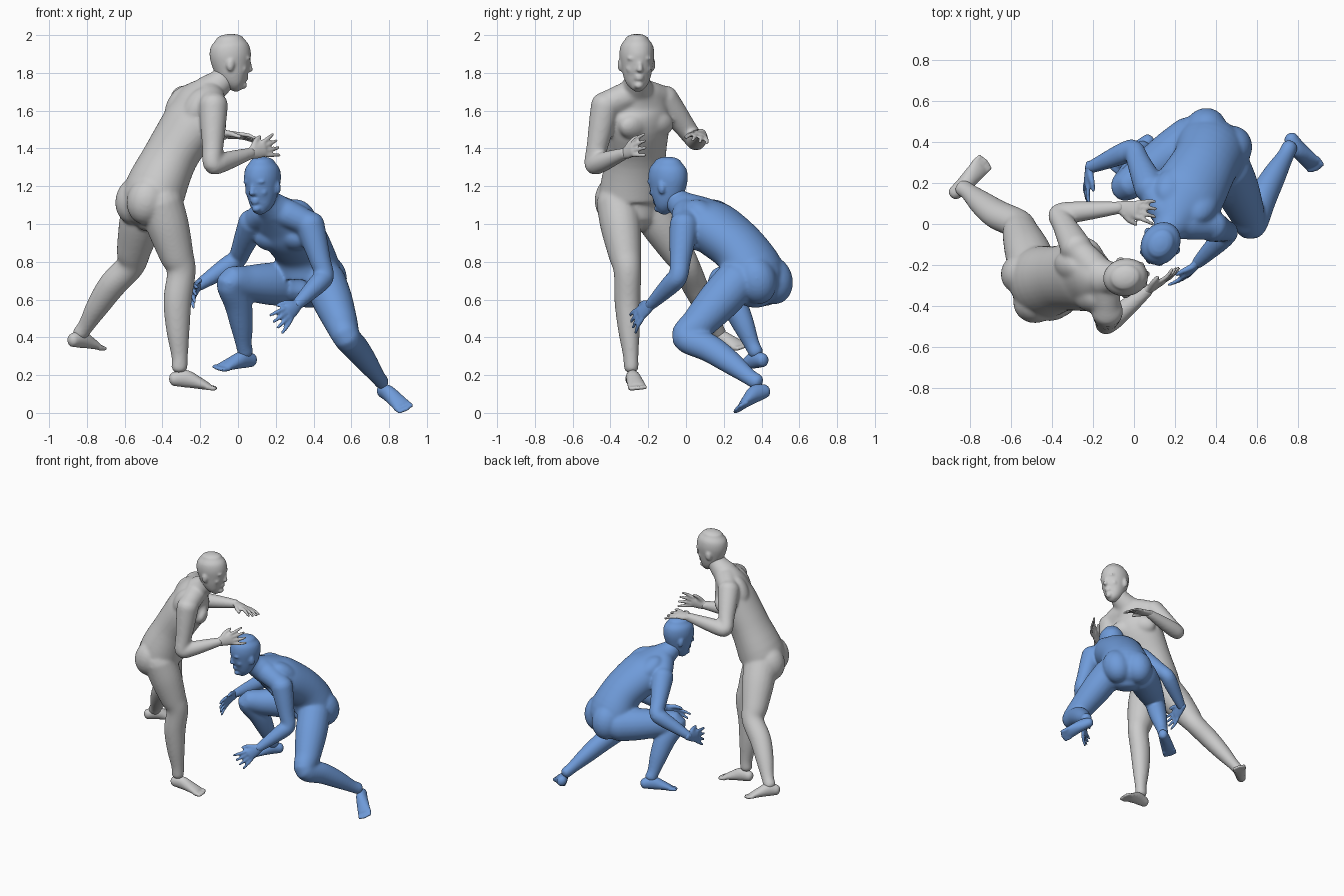
import bpy, bmesh
from math import cos, sin, pi, radians
from mathutils import Vector as V, Matrix

if "Cube" in bpy.data.objects:
    bpy.data.objects.remove(bpy.data.objects["Cube"])


def spline(rows, n=5):
    """Catmull-Rom through rows of equal length."""
    p = [rows[0]] + rows + [rows[-1]]
    out = []
    for i in range(1, len(p) - 2):
        for k in range(n):
            t = k / n
            out.append([.5 * (2*b + (c-a)*t + (2*a-5*b+4*c-d)*t*t + (3*b-a-3*c+d)*t**3)
                        for a, b, c, d in zip(*p[i-1:i+3])])
    return out + [rows[-1]]


def loft(bm, rows, cap=.8, seg=20):
    """Round-ended skin through elliptical sections (centre, side, w, d)."""
    pts = spline([[*c, *s, w, d] for c, s, w, d in rows])
    cs = [V(r[:3]) for r in pts]
    last = len(pts) - 1
    rings = []

    def ring(i, scale, push):
        t = (cs[min(i+1, last)] - cs[max(i-1, 0)]).normalized()
        s = V(pts[i][3:6])
        s = (s - t * s.dot(t)).normalized()
        u = t.cross(s)
        w, d = pts[i][6:]
        c = cs[i] + t * push * cap * min(w, d)
        rings.append([bm.verts.new(c + s*w*scale*cos(a) + u*d*scale*sin(a))
                      for a in (2*pi*k/seg for k in range(seg))])

    for a in (80, 55, 28):
        ring(0, cos(radians(a)), -sin(radians(a)))
    for i in range(last + 1):
        ring(i, 1, 0)
    for a in (28, 55, 80):
        ring(last, cos(radians(a)), sin(radians(a)))
    for a, b in zip(rings, rings[1:]):
        for k in range(seg):
            j = (k + 1) % seg
            bm.faces.new((a[k], a[j], b[j], b[k]))
    bm.faces.new(rings[0][::-1])
    bm.faces.new(rings[-1])


def ball(bm, c, axes, radii):
    m = Matrix([a * r for a, r in zip(axes, radii)]).transposed().to_4x4()
    m.translation = c
    bmesh.ops.create_uvsphere(bm, u_segments=20, v_segments=12, radius=1, matrix=m)


def add_head(body, fine, c, face, neck):
    f = V(face).normalized()
    s = V((0, 0, 1)).cross(f).normalized()
    u = f.cross(s)
    at = lambda x, y, z: c + f*x + s*y + u*z
    prof = [(-.135, .055, .036, .034), (-.115, .04, .057, .054), (-.08, .022, .072, .08),
            (-.03, .008, .083, .098), (.03, -.003, .092, .110), (.08, -.008, .086, .102),
            (.112, -.012, .064, .077)]
    loft(fine, [(at(o, 0, h), s, w, d) for h, o, w, d in prof], .5, 32)
    # nose, mouth, chin, brows, cheeks and ears
    loft(fine, [(at(.096, 0, .015), s, .010, .010), (at(.105, 0, -.02), s, .013, .013),
                (at(.109, 0, -.04), s, .018, .014)], .7, 12)
    for z, r in ((-.072, .010), (-.086, .011)):
        ball(fine, at(.088, 0, z), (f, s, u), (.015, .025, r))
    ball(fine, at(.077, 0, -.122), (f, s, u), (.022, .026, .02))
    for k in (-1, 1):
        ball(fine, at(.083, .034*k, .022), (f, s, u), (.018, .032, .011))
        ball(fine, at(.064, .042*k, -.035), (f, s, u), (.022, .026, .026))
        ball(fine, at(-.012, .087*k, -.02), (f, s, u), (.021, .014, .036))
    # neck
    loft(body, [(V(neck[0]), s, .095, .085), (V(neck[1]), s, .068, .068),
                (at(-.015, 0, -.06), s, .06, .066)])


def add_hand(fine, wrist, point, thumb, palm):
    d = V(point).normalized()
    s = V(thumb)
    s = (s - d * s.dot(d)).normalized()
    n = d.cross(s)
    if n.dot(V(palm)) < 0:
        n = -n
    w = V(wrist)
    loft(fine, [(w - d*.02, s, .029, .024), (w + d*.035, s, .040, .020),
                (w + d*.085, s, .043, .016)], .6)
    for i in (-1.5, -.5, .5, 1.5):
        b, e = w + d*.085 + s*i*.024, (d + s*i*.17) * (1.12 - .08*abs(i))
        loft(fine, [(b, s, .0125, .0125), (b + e*.045 + n*.004, s, .0115, .0115),
                    (b + e*.085 + n*.018, s, .0095, .0095)], 1, 10)
    b = w + d*.02 + s*.025
    loft(fine, [(b, n, .017, .017), (b + d*.035 + s*.03 + n*.012, n, .014, .014),
                (b + d*.07 + s*.042 + n*.022, n, .011, .011)], 1, 10)


def add_arm(body, fine, shoulder, elbow, wrist, point, thumb, palm):
    a, b, c = V(shoulder), V(elbow), V(wrist)
    s = (b - a).cross(c - b).normalized()
    rows = [(a.lerp(b, t), s, r, r) for t, r in ((0, .078), (.3, .07), (.7, .057), (.98, .051))]
    rows += [(b.lerp(c, t), s, r, r) for t, r in ((.2, .054), (.6, .044), (1, .031))]
    loft(body, rows)
    add_hand(fine, wrist, point, thumb, palm)


def add_leg(body, fine, hip, knee, ankle, heel, toe):
    a, b, c = V(hip), V(knee), V(ankle)
    s = (b - a).cross(c - b).normalized()
    back = s.cross(c - b).normalized()
    if back.dot((a + c) / 2 - b) < 0:
        back = -back
    rows = [(a.lerp(b, t), s, r, r*1.06)
            for t, r in ((0, .11), (.35, .107), (.75, .088), (1, .073))]
    rows += [(b.lerp(c, t) + back*o, s, r, r*1.1)
             for t, r, o in ((.3, .069, .018), (.6, .058, .013), (.88, .041, 0), (1, .04, 0))]
    loft(body, rows)
    # foot resting on the sole line from heel to toe
    h, e = V(heel), V(toe)
    d = (e - h).normalized()
    u = c - h
    u = (u - d * u.dot(d)).normalized()
    s = u.cross(d)
    loft(fine, [(h.lerp(e, t) + u*z, s, w, z)
                for t, w, z in ((.12, .034, .038), (.34, .039, .047), (.6, .045, .033), (.8, .049, .02))], .8)
    for i in range(-2, 3):
        p = h.lerp(e, .78) + s*i*.019 + u*.015
        loft(fine, [(p, s, .012, .014), (p + d*(.048 - .004*abs(i)), s, .011, .012)], 1, 10)


def skin(name, bm, iterations, mat):
    bmesh.ops.recalc_face_normals(bm, faces=bm.faces)
    me = bpy.data.meshes.new(name)
    bm.to_mesh(me)
    bm.free()
    ob = bpy.data.objects.new(name, me)
    bpy.context.collection.objects.link(ob)
    # fuse the parts into one smooth skin
    fuse = ob.modifiers.new("fuse", 'REMESH')
    fuse.mode, fuse.voxel_size, fuse.use_smooth_shade = 'VOXEL', .0075, True
    soft = ob.modifiers.new("soften", 'SMOOTH')
    soft.factor, soft.iterations = .5, iterations
    if mat:
        me.materials.append(mat)


def build_figure(name, spine, neck, pelvis_left, chest_left, head, face, arms, legs, color=None):
    body, fine = bmesh.new(), bmesh.new()
    # trunk
    sizes = [(.13, .11), (.178, .16), (.163, .14), (.178, .142), (.16, .115), (.09, .085)]
    pl, cl = V(pelvis_left).normalized(), V(chest_left).normalized()
    mix = (0, 0, .5, 1, 1, 1)
    sp = [V(p) for p in spine] + [V(neck[0])]
    loft(body, [(p, pl.lerp(cl, m), w, d) for p, m, (w, d) in zip(sp, mix, sizes)], .6, 32)
    low, high = (sp[2] - sp[0]).normalized(), (sp[4] - sp[2]).normalized()
    pf, cf = pl.cross(low).normalized(), cl.cross(high).normalized()
    for k in (-1, 1):
        ball(body, sp[1] + pl*.075*k - pf*.06 - low*.03, (pf, pl, low), (.11, .105, .13))
        ball(body, sp[3] + cl*.08*k + cf*.09 + high*.02, (cf, cl, high), (.05, .085, .07))
        # shoulder blades
        ball(body, sp[4] + cl*.085*k - cf*.055 - high*.04, (cf, cl, high), (.06, .08, .11))
    # shoulder yoke
    for m, r in ((.25, .07), (.8, .066)):
        yoke = sp[4].lerp(sp[5], m)
        loft(body, [(V(arms[0][0]), high, r, r), (yoke, high, .075, .08), (V(arms[1][0]), high, r, r)])
    add_head(body, fine, V(head), face, neck)
    for arm in arms:
        add_arm(body, fine, *arm)
    for leg in legs:
        add_leg(body, fine, *leg)
    mat = None
    if color:
        mat = bpy.data.materials.new(name + "_color")
        mat.diffuse_color = color
        mat.use_nodes = True
        mat.node_tree.nodes["Principled BSDF"].inputs["Base Color"].default_value = mat.diffuse_color
    skin(name + "_body", body, 24, mat)
    skin(name + "_head_hands_feet", fine, 5, mat)


# standing figure, facing +x
build_figure(
    "standing_figure",
    spine=[(-.43, -.285, 1.03), (-.45, -.285, 1.14), (-.355, -.265, 1.36),
           (-.245, -.255, 1.54), (-.205, -.255, 1.64)],
    neck=[(-.155, -.26, 1.705), (-.085, -.26, 1.76)],
    pelvis_left=(-.08, .18, 0), chest_left=(-.18, .30, .03),
    head=(-.04, -.26, 1.862), face=(1, .16, -.08),
    arms=[((-.28, -.12, 1.665), (-.37, .05, 1.44), (-.07, .08, 1.475),
           (1, -.12, -.1), (0, -1, .25), (0, 0, -1)),
          ((-.13, -.425, 1.635), (-.135, -.49, 1.31), (.07, -.32, 1.375),
           (.75, .45, .25), (-.2, 0, 1), (0, 1, -.2))],
    legs=[((-.49, -.21, 1.12), (-.57, -.0, .78), (-.835, .175, .42), (-.905, .135, .35), (-.72, .315, .335)),
          ((-.41, -.365, 1.12), (-.30, -.31, .75), (-.31, -.29, .24), (-.375, -.29, .145), (-.11, -.25, .115))])

# crouching figure, facing -x and -y
build_figure(
    "crouching_figure",
    spine=[(.36, .34, .63), (.375, .36, .72), (.345, .29, .86), (.27, .155, .975), (.225, .085, 1.03)],
    neck=[(.185, .0, 1.085), (.155, -.045, 1.12)],
    pelvis_left=(.20, -.14, 0), chest_left=(.31, -.19, 0),
    head=(.13, -.095, 1.212), face=(-.55, -.83, -.12),
    arms=[((.38, -.01, 1.0), (.46, -.04, .72), (.31, -.19, .57),
           (-.5, -.55, -.5), (-.3, 0, 1), (-.7, .6, 0)),
          ((.08, .17, 1.01), (-.005, .365, .81), (-.215, .275, .67),
           (-.15, -.85, -.3), (.2, 0, 1), (1, 0, 0))],
    legs=[((.46, .27, .70), (.575, .0, .40), (.76, .375, .165), (.755, .46, .095), (.9, .27, .005)),
          ((.28, .42, .68), (-.04, .185, .69), (.04, .37, .32), (.095, .435, .245), (-.12, .27, .22))],
    color=(.16, .33, .70, 1))
